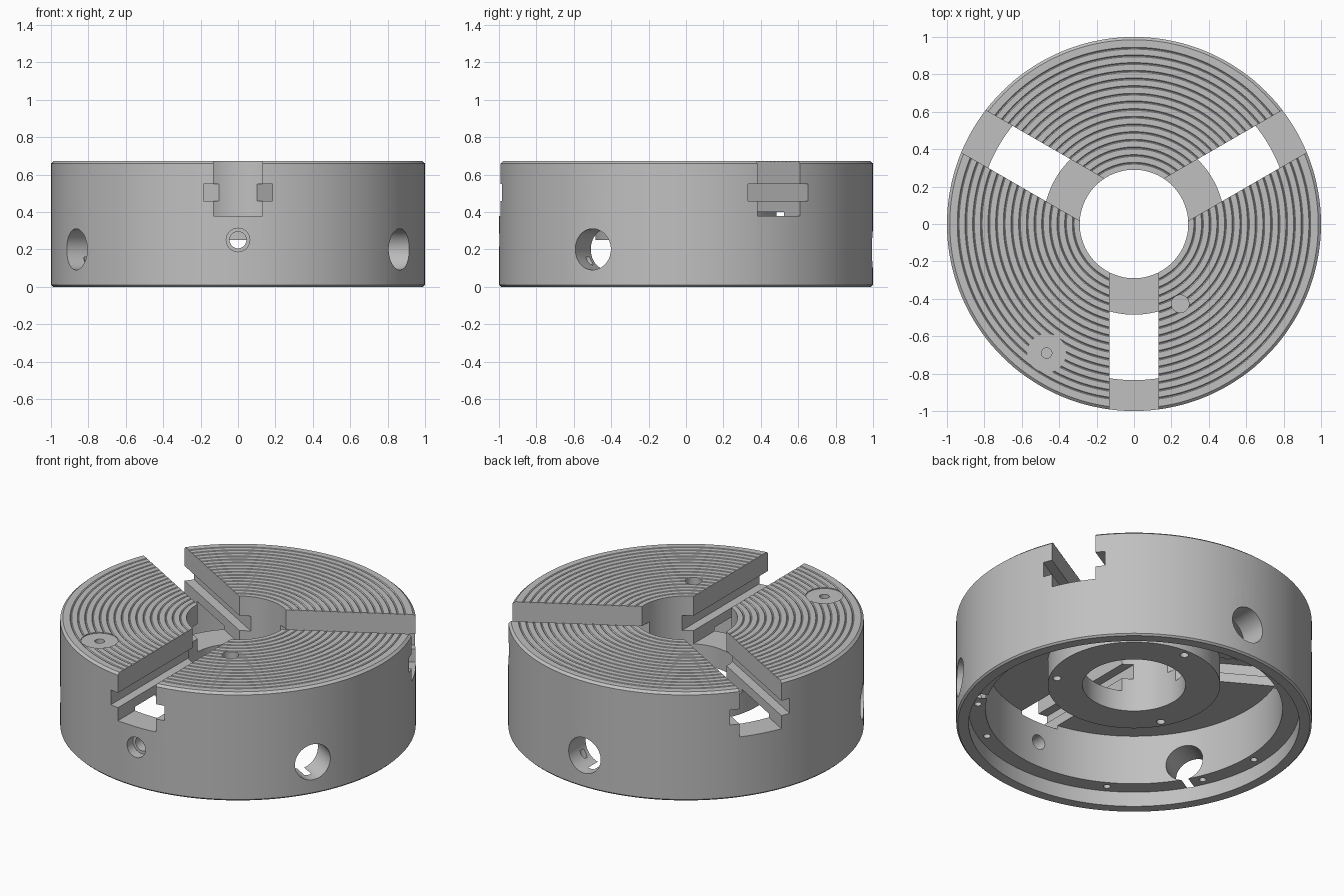
import bpy, bmesh, math
from mathutils import Matrix, Vector

old = bpy.data.objects.get("Cube")
if old:
    bpy.data.objects.remove(old, do_unlink=True)

steel = bpy.data.materials.new("brushed steel grey")
steel.use_nodes = True
GREY = (0.53, 0.53, 0.53, 1)
steel.diffuse_color = GREY
steel.node_tree.nodes["Principled BSDF"].inputs["Base Color"].default_value = GREY

TOP, BORE, HUB, WALL, LIP = 0.672, 0.29, 0.485, 0.835, 0.93
LEDGE, HUB_BASE, CEILING = 0.092, 0.25, 0.40

cutters = bpy.data.collections.new("cutters")
bpy.context.scene.collection.children.link(cutters)


def finish(bm, name, collection):
    mesh = bpy.data.meshes.new(name)
    bmesh.ops.recalc_face_normals(bm, faces=bm.faces)
    bm.to_mesh(mesh)
    bm.free()
    mesh.materials.append(steel)
    obj = bpy.data.objects.new(name, mesh)
    collection.objects.link(obj)
    return obj


def lathe(name, profile, steps=144):
    """Revolve a closed (radius, height) profile around z."""
    bm = bmesh.new()
    rings = [[bm.verts.new((r * math.cos(a), r * math.sin(a), z)) for r, z in profile]
             for a in (math.tau * i / steps for i in range(steps))]
    n = len(profile)
    for i in range(steps):
        here, after = rings[i], rings[(i + 1) % steps]
        for j in range(n):
            k = (j + 1) % n
            bm.faces.new((here[j], after[j], after[k], here[k]))
    return finish(bm, name, bpy.context.scene.collection)


def cut_cylinder(name, radius, start, end, segments=40):
    start, end = Vector(start), Vector(end)
    axis = end - start
    turn = axis.to_track_quat("Z", "Y").to_matrix().to_4x4()
    bm = bmesh.new()
    bmesh.ops.create_cone(bm, cap_ends=True, segments=segments, radius1=radius,
                          radius2=radius, depth=axis.length,
                          matrix=Matrix.Translation((start + end) / 2) @ turn)
    finish(bm, name, cutters).hide_render = True


def cut_slot(name, angle, half_width, z0, z1):
    """A radial bar from the centre out past the rim."""
    length = 1.1
    bm = bmesh.new()
    bmesh.ops.create_cube(bm, size=1)
    place = (Matrix.Rotation(math.radians(angle), 4, "Z")
             @ Matrix.Translation((length / 2, 0, (z0 + z1) / 2))
             @ Matrix.Diagonal((length, 2 * half_width, z1 - z0, 1)))
    bmesh.ops.transform(bm, matrix=place, verts=bm.verts)
    finish(bm, name, cutters).hide_render = True


def polar(radius, angle, z):
    a = math.radians(angle)
    return (radius * math.cos(a), radius * math.sin(a), z)


# Body section: underside recess, hub, bore, grooved face, outer wall
profile = [(0.99, 0), (LIP, 0), (LIP, LEDGE), (WALL, LEDGE), (WALL, CEILING),
           (HUB, CEILING), (HUB, HUB_BASE), (BORE, HUB_BASE), (BORE, TOP)]
for i in range(16):
    r = 0.325 + i * 0.041
    profile += [(r - 0.005, TOP), (r, TOP - 0.005), (r + 0.005, TOP)]
profile += [(0.985, TOP), (1, TOP - 0.013), (1, 0.01)]
body = lathe("chuck_body", profile)

# Three T-shaped jaw slots
for angle in (-90, 30, 150):
    cut_slot("jaw_slot", angle, 0.13, 0.377, 0.8)
    cut_slot("jaw_groove", angle, 0.185, 0.458, 0.55)

# Three key holes through the side wall, with screw holes beside them
for angle in (-30, 90, 210):
    cut_cylinder("key_hole", 0.11, polar(0.7, angle, 0.2), polar(1.1, angle, 0.2), 64)
    cut_cylinder("hub_screw_hole", 0.024, polar(0.44, angle, 0.2), polar(0.44, angle, 0.34), 20)
    cut_cylinder("ledge_pin_hole", 0.02, polar(0.88, angle - 6, 0.02),
                 polar(0.88, angle - 6, 0.16), 20)

# Cover screw holes in the ledge
for angle in range(0, 360, 60):
    cut_cylinder("ledge_screw_hole", 0.02, polar(0.88, angle, 0.02), polar(0.88, angle, 0.16), 20)

# Stepped hole in the front wall
cut_cylinder("front_hole", 0.045, (0, -0.7, 0.25), (0, -1.1, 0.25))
cut_cylinder("front_counterbore", 0.063, (0, -0.94, 0.25), (0, -1.1, 0.25))

# Details in the top face: round seat with a small hole, and a blind hole
cut_cylinder("seat", 0.105, (-0.467, -0.69, TOP - 0.006), (-0.467, -0.69, 0.8), 48)
cut_cylinder("seat_hole", 0.028, (-0.467, -0.69, 0.58), (-0.467, -0.69, 0.8), 24)
cut_cylinder("blind_hole", 0.047, (0.247, -0.427, 0.57), (0.247, -0.427, 0.8))

# Cut everything from the body, then drop the cutters
cut = body.modifiers.new("cuts", "BOOLEAN")
cut.operation = "DIFFERENCE"
cut.solver = "EXACT"
cut.operand_type = "COLLECTION"
cut.collection = cutters
bpy.context.view_layer.update()
graph = bpy.context.evaluated_depsgraph_get()
result = bpy.data.meshes.new_from_object(body.evaluated_get(graph))
body.modifiers.clear()
body.data = result
result.materials.clear()
result.materials.append(steel)
for poly in result.polygons:
    poly.material_index = 0
for obj in list(cutters.objects):
    bpy.data.objects.remove(obj, do_unlink=True)
bpy.data.collections.remove(cutters)

bpy.ops.object.select_all(action="DESELECT")
body.select_set(True)
bpy.context.view_layer.objects.active = body
bpy.ops.object.shade_smooth_by_angle(angle=math.radians(30))
